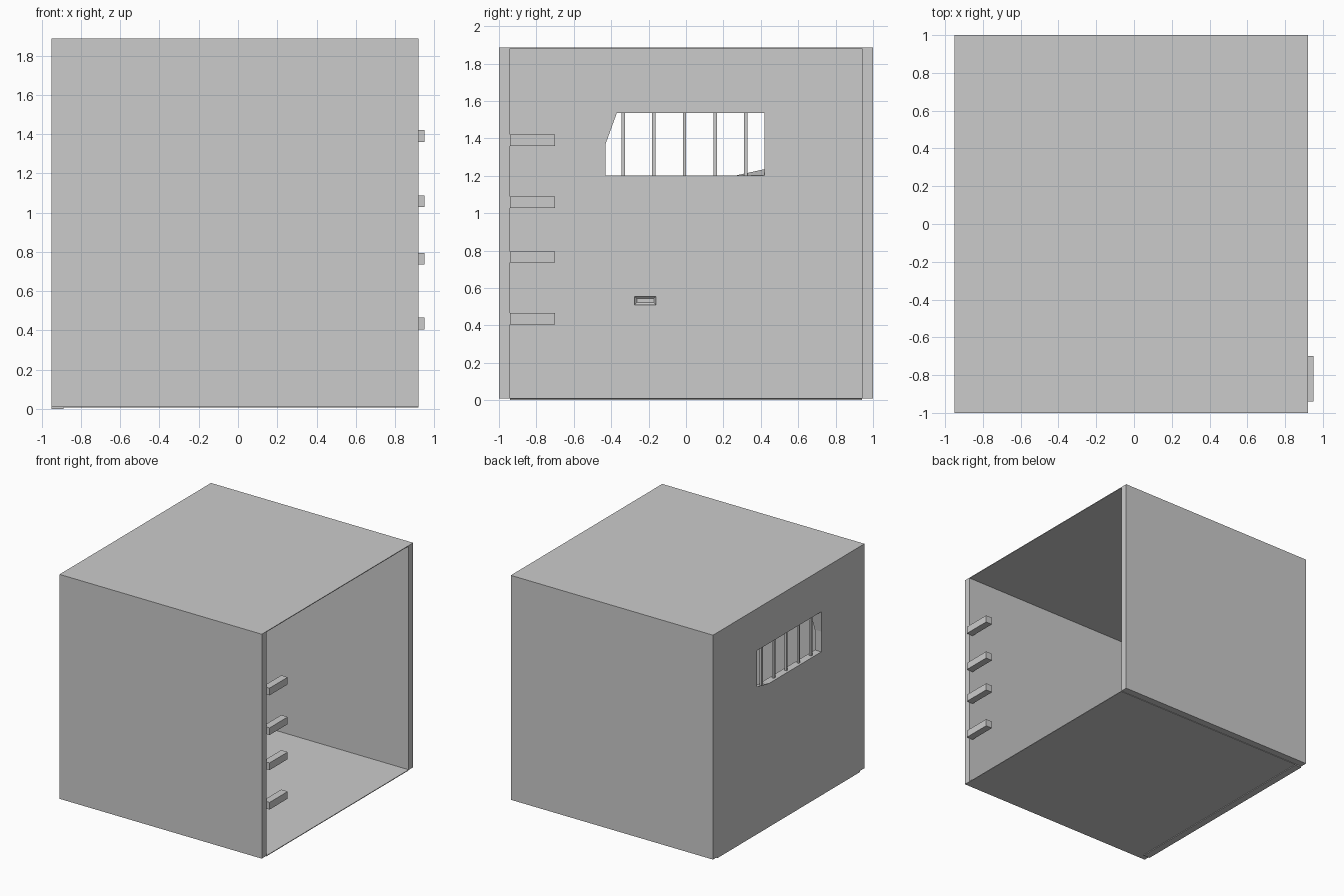
import bpy, bmesh

if "Cube" in bpy.data.objects:
    bpy.data.objects.remove(bpy.data.objects["Cube"])


def finish(name, bm):
    bmesh.ops.recalc_face_normals(bm, faces=bm.faces)
    me = bpy.data.meshes.new(name)
    bm.to_mesh(me)
    bm.free()
    ob = bpy.data.objects.new(name, me)
    bpy.context.collection.objects.link(ob)
    return ob


def add_box(bm, x, y, z):
    """Box from (min, max) ranges."""
    geom = bmesh.ops.create_cube(bm, size=1)
    for v in geom["verts"]:
        v.co = [r[0] + (c + 0.5) * (r[1] - r[0]) for r, c in zip((x, y, z), v.co)]


def box(name, x, y, z):
    bm = bmesh.new()
    add_box(bm, x, y, z)
    return finish(name, bm)


def loft(name, rings):
    """Closed solid through (x, [(y, z), ...]) sections."""
    bm = bmesh.new()
    loops = [[bm.verts.new((x, y, z)) for y, z in pts] for x, pts in rings]
    n = len(loops[0])
    for a, b in zip(loops, loops[1:]):
        for i in range(n):
            j = (i + 1) % n
            bm.faces.new((a[i], a[j], b[j], b[i]))
    bm.faces.new(loops[0])
    bm.faces.new(loops[-1])
    return finish(name, bm)


BACK, INNER, OPEN = -0.95, -0.89, 0.92

# Side walls, floor and roof
box("front_wall", (BACK, OPEN), (-1, -0.94), (0.01, 1.88))
box("rear_wall", (BACK, OPEN), (0.94, 1), (0.01, 1.88))
box("floor", (INNER, OPEN), (-0.94, 0.94), (0.006, 0.012))
box("roof", (BACK, OPEN), (-1, 1), (1.88, 1.886))

# Window wall with a chipped opening: one corner chipped per face
wall = box("window_wall", (BACK, INNER), (-0.94, 0.94), (0, 1.88))
outer = [(-.43, 1.2), (.26, 1.2), (.42, 1.235), (.42, 1.535), (-.43, 1.535), (-.43, 1.37)]
inner = [(-.43, 1.2), (.26, 1.2), (.42, 1.2), (.42, 1.535), (-.37, 1.535), (-.43, 1.37)]
cutter = loft("window_cutter", [(-1.0, outer), (BACK, outer), (INNER, inner), (-0.84, inner)])
cutter.hide_render = True
mod = wall.modifiers.new("window", "BOOLEAN")
mod.operation = "DIFFERENCE"
mod.solver = "EXACT"
mod.object = cutter
bpy.context.view_layer.objects.active = wall
bpy.ops.object.modifier_apply(modifier=mod.name)
bpy.data.objects.remove(cutter)

# Window bars
bars = bmesh.new()
for i in range(5):
    y = -0.335 + i * 0.1635
    add_box(bars, (-0.929, -0.911), (y - 0.009, y + 0.009), (1.19, 1.545))
finish("window_bars", bars)

# Flush plaster chips on both faces of the window wall
chip_in = [(-.34, 1.625), (-.26, 1.88), (-.09, 1.88)]
chip_out = [(.94, 1.535), (.94, 1.36), (.535, 1.265)]
loft("inner_chip", [(INNER - 0.002, chip_in), (INNER + 0.001, chip_in)])
loft("outer_chip", [(BACK - 0.001, chip_out), (BACK + 0.002, chip_out)])

# Small slotted plate inside
bm = bmesh.new()
add_box(bm, (INNER, INNER + 0.02), (-0.275, -0.16), (0.51, 0.555))
bm.normal_update()
face = max(bm.faces, key=lambda f: f.calc_center_median().x)
bmesh.ops.inset_region(bm, faces=[face], thickness=0.017)
for v in face.verts:
    v.co.x -= 0.012
finish("slot_plate", bm)

# Pegs beside the open side
pegs = bmesh.new()
for z in (0.405, 0.735, 1.028, 1.36):
    add_box(pegs, (0.89, 0.95), (-0.94, -0.7), (z, z + 0.06))
finish("side_pegs", pegs)
